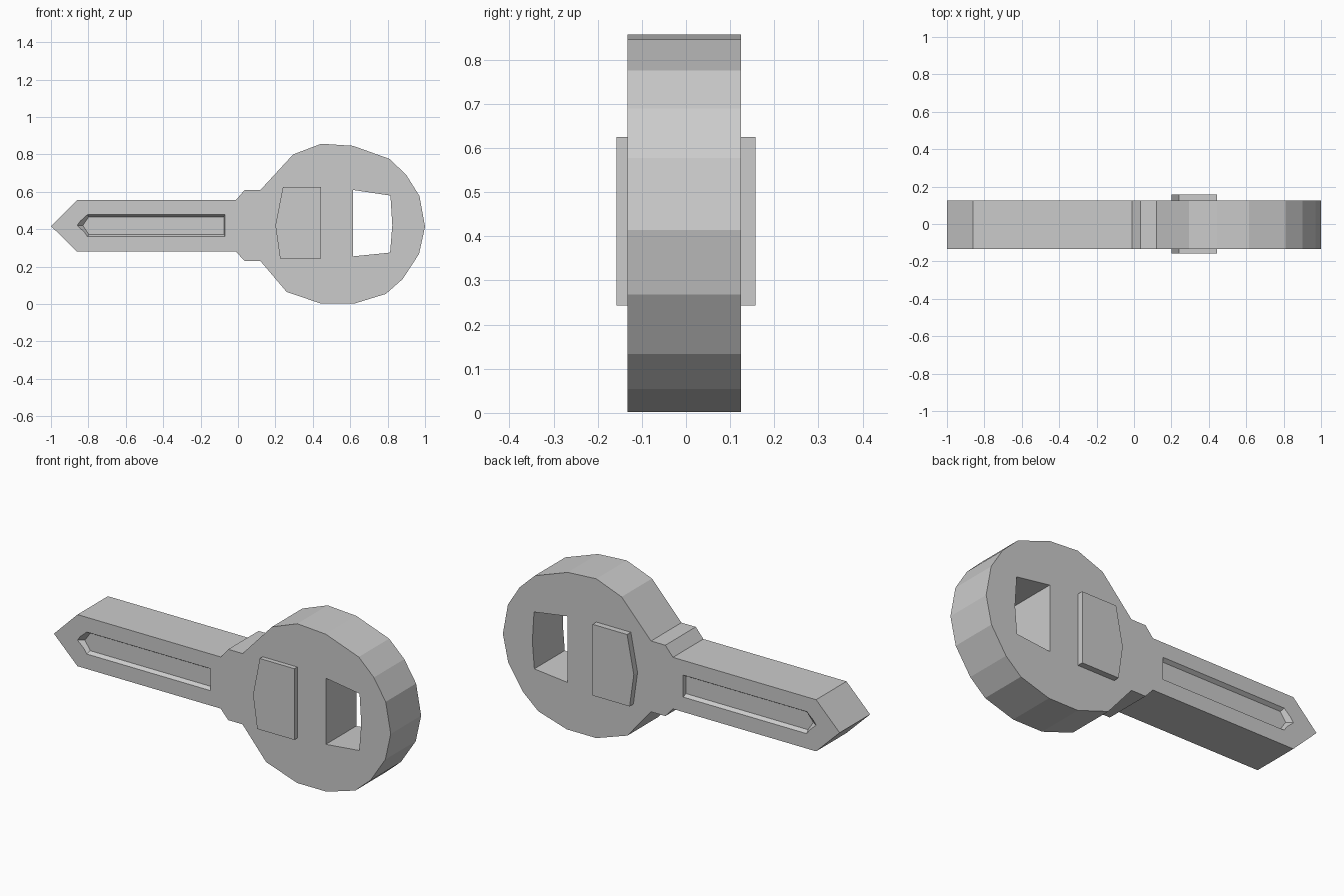
import bpy, bmesh

cube = bpy.data.objects.get("Cube")
if cube:
    bpy.data.objects.remove(cube, do_unlink=True)

grey = bpy.data.materials.new("plain grey")
grey.use_nodes = True
colour = (0.6, 0.6, 0.6, 1)
grey.diffuse_color = colour
grey.node_tree.nodes["Principled BSDF"].inputs["Base Color"].default_value = colour


def loft(name, near, far, y0, y1):
    """Solid between an (x, z) outline at y0 and a matching one at y1."""
    bm = bmesh.new()
    a = [bm.verts.new((x, y0, z)) for x, z in near]
    b = [bm.verts.new((x, y1, z)) for x, z in far]
    bm.faces.new(a)
    bm.faces.new(b[::-1])
    for i in range(len(a)):
        j = (i + 1) % len(a)
        bm.faces.new((a[i], b[i], b[j], a[j]))
    bmesh.ops.recalc_face_normals(bm, faces=bm.faces)
    mesh = bpy.data.meshes.new(name)
    bm.to_mesh(mesh)
    bm.free()
    mesh.materials.append(grey)
    obj = bpy.data.objects.new(name, mesh)
    bpy.context.collection.objects.link(obj)
    return obj


def cut(target, cutter):
    """Subtract the cutter, apply the result and drop the cutter."""
    mod = target.modifiers.new("cut", "BOOLEAN")
    mod.operation = "DIFFERENCE"
    mod.solver = "EXACT"
    mod.object = cutter
    bpy.context.view_layer.objects.active = target
    bpy.ops.object.modifier_apply(modifier=mod.name)
    bpy.data.objects.remove(cutter, do_unlink=True)


FRONT, BACK = -0.133, 0.125

# Blade, shoulder and faceted bow in one outline
outline = [(-1, .417), (-.86, .557), (-.01, .557), (.035, .61), (.12, .61),
           (.295, .8), (.445, .857), (.615, .846), (.81, .776), (.9, .69),
           (.97, .578), (1, .414), (.968, .268), (.88, .133), (.79, .054),
           (.62, .002), (.445, .002), (.26, .065), (.12, .23), (.035, .23),
           (-.01, .28), (-.86, .28)]
body = loft("key_body", outline, outline, FRONT, BACK)

# Ring hole
hole = [(.615, .61), (.815, .58), (.825, .42), (.813, .275), (.615, .255)]
cut(body, loft("hole_cutter", hole, hole, -.3, .3))

# Sloping pointed grooves on both sides of the blade
rim = [(-.86, .42), (-.805, .478), (-.07, .478), (-.07, .36), (-.805, .36)]
floor = [(-.83, .42), (-.798, .466), (-.075, .466), (-.075, .372), (-.798, .372)]
DEPTH = 0.02
for face_y, inward in ((FRONT, 1), (BACK, -1)):
    # mirror the floor outline past the surface so the rim lies on the face
    outer = [(2 * r[0] - f[0], 2 * r[1] - f[1]) for r, f in zip(rim, floor)]
    cut(body, loft("groove_cutter", outer, floor,
                   face_y - inward * DEPTH, face_y + inward * DEPTH))

# Raised plates on both sides of the bow
plate = [(.24, .625), (.445, .625), (.445, .243), (.225, .243), (.2, .42)]
loft("front_plate", plate, plate, -.158, FRONT + .01)
loft("back_plate", plate, plate, BACK - .01, .157)
